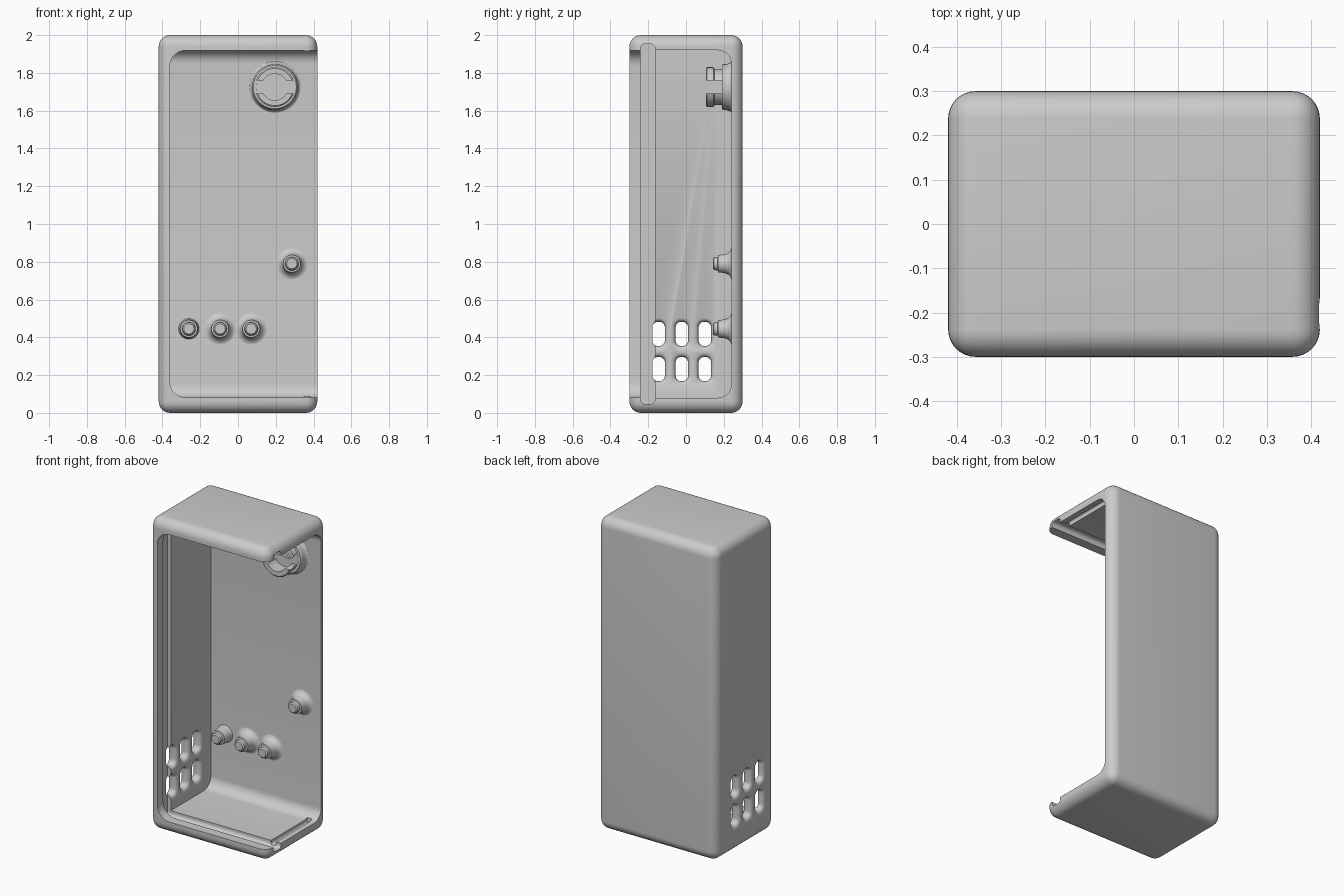
import bpy, bmesh, math
from mathutils import Vector

if "Cube" in bpy.data.objects:
    bpy.data.objects.remove(bpy.data.objects["Cube"])

grey = bpy.data.materials.new("light_grey_plastic")
grey.use_nodes = True
GREY = (0.6, 0.6, 0.6, 1)
grey.diffuse_color = GREY
grey.node_tree.nodes["Principled BSDF"].inputs["Base Color"].default_value = GREY


def finish(name, bm):
    bmesh.ops.recalc_face_normals(bm, faces=bm.faces)
    mesh = bpy.data.meshes.new(name)
    bm.to_mesh(mesh)
    bm.free()
    mesh.materials.append(grey)
    obj = bpy.data.objects.new(name, mesh)
    bpy.context.collection.objects.link(obj)
    return obj


def activate(obj):
    bpy.ops.object.select_all(action='DESELECT')
    obj.select_set(True)
    bpy.context.view_layer.objects.active = obj


def smooth(obj):
    activate(obj)
    bpy.ops.object.shade_smooth_by_angle(angle=math.radians(32))


def rounded(u0, u1, v0, v1, radii, seg=8):
    """Rounded rectangle outline; radii run from (u0,v0) counterclockwise."""
    corners = [(u0, v0, 1, 1), (u1, v0, -1, 1), (u1, v1, -1, -1), (u0, v1, 1, -1)]
    pts = []
    for i, ((u, v, su, sv), r) in enumerate(zip(corners, radii)):
        if r == 0:
            pts.append((u, v))
            continue
        for k in range(seg + 1):
            a = math.pi + (i + k / seg) * math.pi / 2
            pts.append((u + su * r + r * math.cos(a), v + sv * r + r * math.sin(a)))
    return pts


def loft(name, axis, sections):
    """Closed solid through (position, outline) sections along x or y."""
    bm = bmesh.new()
    rings = []
    for d, pts in sections:
        rings.append([bm.verts.new((d, u, v) if axis == 'x' else (u, d, v))
                      for u, v in pts])
    n = len(rings[0])
    for a, b in zip(rings, rings[1:]):
        for i in range(n):
            j = (i + 1) % n
            bm.faces.new((a[i], a[j], b[j], b[i]))
    bm.faces.new(rings[0])
    bm.faces.new(rings[-1])
    return finish(name, bm)


def prism(name, axis, d0, d1, pts):
    return loft(name, axis, [(d0, pts), (d1, pts)])


def cut(target, cutter):
    cutter.hide_render = True
    mod = target.modifiers.new("cut", 'BOOLEAN')
    mod.operation = 'DIFFERENCE'
    mod.solver = 'EXACT'
    mod.object = cutter
    activate(target)
    bpy.ops.object.modifier_apply(modifier=mod.name)
    bpy.data.objects.remove(cutter)


def lathe(name, x, z, profile, steps=40):
    """Turned part on the back wall; profile is (radius, y)."""
    bm = bmesh.new()
    verts = [bm.verts.new((r, y, 0)) for r, y in profile]
    edges = [bm.edges.new(p) for p in zip(verts, verts[1:])]
    bmesh.ops.spin(bm, geom=verts + edges, axis=(0, 1, 0), cent=(0, 0, 0),
                   angle=math.tau, steps=steps)
    bmesh.ops.remove_doubles(bm, verts=bm.verts, dist=1e-5)
    bmesh.ops.translate(bm, verts=bm.verts, vec=Vector((x, 0, z)))
    return finish(name, bm)


def flare(r0, r1, y0, y1, seg=8):
    """Concave fillet from radius r0 at y0 out to r1 at the wall y1."""
    return [(r1 - (r1 - r0) * math.cos(k / seg * math.pi / 2),
             y0 + (y1 - y0) * math.sin(k / seg * math.pi / 2)) for k in range(seg + 1)]


# Outer rounded shell
bm = bmesh.new()
bmesh.ops.create_cube(bm, size=1)
for v in bm.verts:
    v.co = (v.co.x * 0.84, v.co.y * 0.6, v.co.z * 2 + 1)
bmesh.ops.bevel(bm, geom=bm.edges[:], offset=0.062, segments=8, profile=0.5,
                affect='EDGES')
housing = finish("housing", bm)

# Cavity, open to the front and to one side
cut(housing, prism("cavity", 'x', -0.36, 1,
                   rounded(-0.2, 0.24, 0.08, 1.92, (0, 0.07, 0.07, 0))))
cut(housing, prism("front_opening", 'y', -1, -0.19,
                   rounded(-0.361, 1, 0.081, 1.919, (0.085, 0, 0, 0.085))))

# Cover groove behind the front lip
cut(housing, prism("cover_groove", 'x', -0.385, 1,
                   rounded(-0.24, -0.165, 0.048, 1.952, (0.02,) * 4)))

# Snap slots across the floor and ceiling near the open side
for z in (0.08, 1.92):
    cut(housing, prism("snap_slot", 'y', -0.2, 0.2,
                       rounded(0.35, 0.385, z - 0.025, z + 0.025, (0.01,) * 4)))

# Flared vents in the side wall
for y in (-0.145, -0.022, 0.1):
    for z in (0.232, 0.418):
        sections = []
        for k in range(-6, 7):
            t = k / 6
            grow = 0.022 * (1 - math.sqrt(1 - min(t * t, 1)))
            w, h = 0.033 + grow, 0.064 + grow
            sections.append((-0.39 + t * 0.0303,
                             rounded(y - w, y + w, z - h, z + h, (w * 0.9,) * 4)))
        cut(housing, loft("vent", 'x', sections))
smooth(housing)

# Stepped pegs on the back wall
pegs = [(-0.26, 0.445, 0.056), (-0.095, 0.445, 0.09),
        (0.07, 0.445, 0.09), (0.285, 0.79, 0.09)]
for i, (x, z, base) in enumerate(pegs):
    tip = [(0, 0.142), (0.027, 0.142), (0.034, 0.149), (0.036, 0.168),
           (0.046, 0.17), (0.048, 0.19)]
    smooth(lathe(f"peg_{i + 1}", x, z,
                 tip + flare(0.049, base, 0.195, 0.241) + [(base, 0.26), (0, 0.26)]))

# Split clip ring with its flared base
KX, KZ = 0.195, 1.725
smooth(lathe("clip_base", KX, KZ, [(0, 0.19), (0.114, 0.19), (0.12, 0.196)]
             + flare(0.121, 0.14, 0.2, 0.241) + [(0.14, 0.26), (0, 0.26)]))
ring = lathe("clip_ring", KX, KZ,
             [(0.07, 0.2), (0.07, 0.106), (0.098, 0.106), (0.105, 0.112),
              (0.105, 0.145), (0.094, 0.152), (0.094, 0.18), (0.1, 0.2), (0.07, 0.2)])
cut(ring, prism("ring_gap", 'y', 0, 0.1895,
                rounded(KX - 0.3, KX + 0.3, KZ - 0.035, KZ + 0.035, (0,) * 4)))
smooth(ring)
